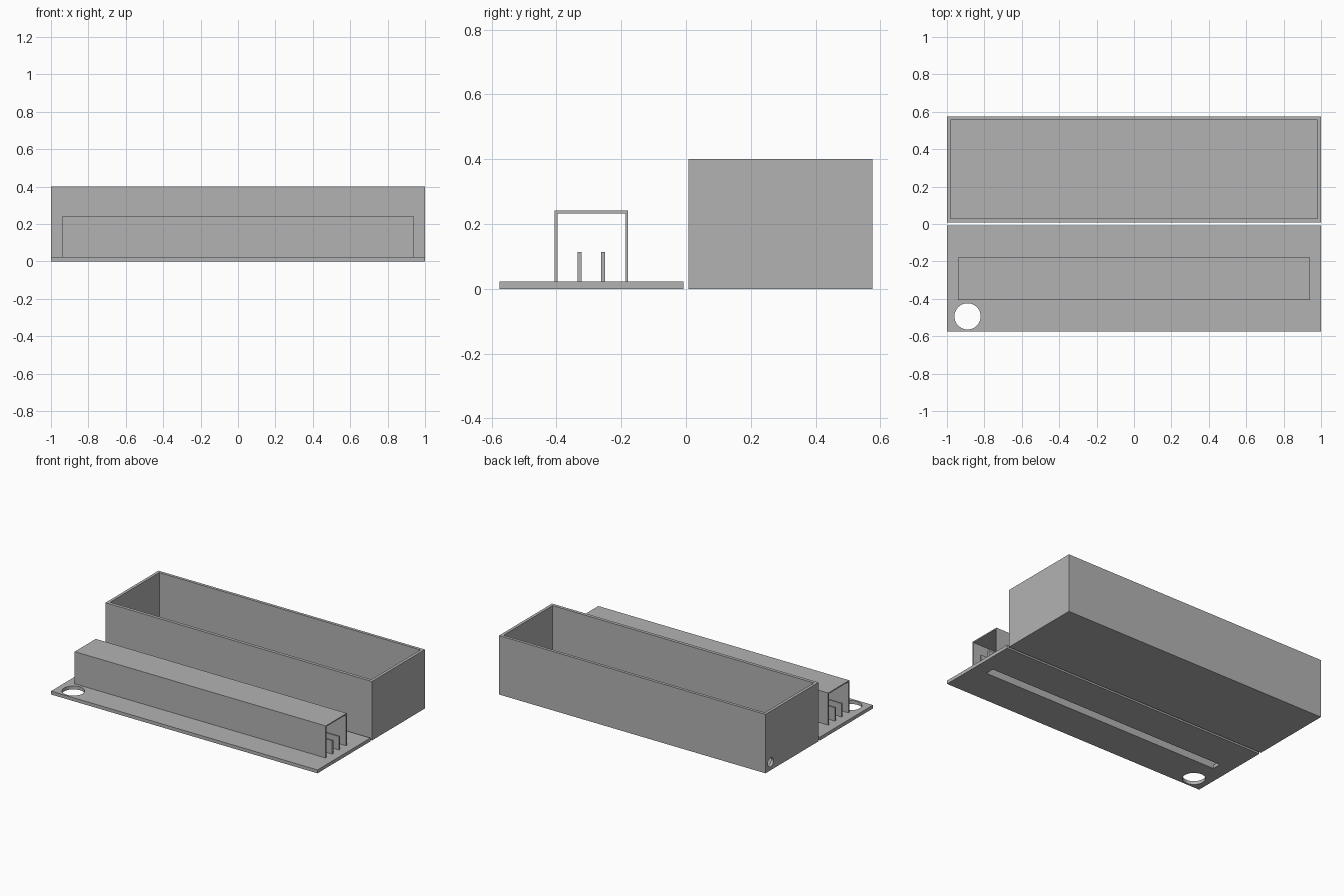
import bpy
import math

if "Cube" in bpy.data.objects:
    bpy.data.objects.remove(bpy.data.objects["Cube"], do_unlink=True)

grey = bpy.data.materials.new("plain grey")
grey.use_nodes = True
colour = (0.45, 0.45, 0.45, 1)
grey.diffuse_color = colour
grey.node_tree.nodes["Principled BSDF"].inputs["Base Color"].default_value = colour


def block(name, x, y, z):
    """Box spanning the given (low, high) ranges."""
    verts = [(a, b, c) for a in x for b in y for c in z]
    faces = [(0, 1, 3, 2), (4, 6, 7, 5), (0, 4, 5, 1),
             (2, 3, 7, 6), (0, 2, 6, 4), (1, 5, 7, 3)]
    return make(name, verts, faces)


def extrude_x(name, profile, half):
    """Closed (y, z) profile swept along x."""
    n = len(profile)
    verts = [(s * half, y, z) for s in (-1, 1) for y, z in profile]
    faces = [(i, (i + 1) % n, (i + 1) % n + n, i + n) for i in range(n)]
    faces += [tuple(reversed(range(n))), tuple(range(n, 2 * n))]
    return make(name, verts, faces)


def make(name, verts, faces):
    mesh = bpy.data.meshes.new(name)
    mesh.from_pydata(verts, [], faces)
    mesh.materials.append(grey)
    obj = bpy.data.objects.new(name, mesh)
    bpy.context.collection.objects.link(obj)
    select(obj)
    bpy.ops.object.mode_set(mode="EDIT")
    bpy.ops.mesh.select_all(action="SELECT")
    bpy.ops.mesh.normals_make_consistent(inside=False)
    bpy.ops.object.mode_set(mode="OBJECT")
    return obj


def select(obj):
    bpy.ops.object.select_all(action="DESELECT")
    obj.select_set(True)
    bpy.context.view_layer.objects.active = obj


def cylinder(name, centre, radius, depth, rotation=(0, 0, 0)):
    bpy.ops.mesh.primitive_cylinder_add(vertices=48, radius=radius, depth=depth,
                                        location=centre, rotation=rotation)
    obj = bpy.context.object
    obj.name = name
    obj.data.materials.append(grey)
    return obj


def cut(obj, cutters):
    """Subtract the cutters and discard them."""
    for cutter in cutters:
        cutter.hide_render = True
        mod = obj.modifiers.new("cut", "BOOLEAN")
        mod.operation = "DIFFERENCE"
        mod.solver = "EXACT"
        mod.object = cutter
        select(obj)
        bpy.ops.object.modifier_apply(modifier=mod.name)
        bpy.data.objects.remove(cutter, do_unlink=True)
    select(obj)
    bpy.ops.object.shade_smooth_by_angle(angle=math.radians(30))


# Open box with a cable hole low in one end
box = block("open_box", (-1, 1), (0.008, 0.576), (0, 0.4))
cut(box, [
    block("box_cavity", (-0.98, 0.98), (0.03, 0.556), (0.02, 0.5)),
    cylinder("cable_hole", (-1, 0.52, 0.054), 0.03, 0.1, (0, math.pi / 2, 0)),
])

# Lid plate with a round hole and a long slot between the rails
lid = block("lid_plate", (-1, 1), (-0.576, -0.008), (0, 0.023))
cut(lid, [
    cylinder("round_hole", (-0.89, -0.494, 0), 0.07, 0.2),
    block("long_slot", (-0.9, 0.9), (-0.323, -0.262), (-0.1, 0.1)),
])

# Channel cover, open at both ends
base, half, wall = 0.023, 0.942, 0.008
front, back, top = -0.405, -0.179, 0.241
extrude_x("channel_cover", [
    (front, base), (front, top), (back, top), (back, base),
    (back - wall, base), (back - wall, top - wall),
    (front + wall, top - wall), (front + wall, base)], half)

# Pair of inner rails
for name, y in (("front_rail", -0.335), ("back_rail", -0.262)):
    block(name, (-half, half), (y, y + 0.012), (base, 0.114))
